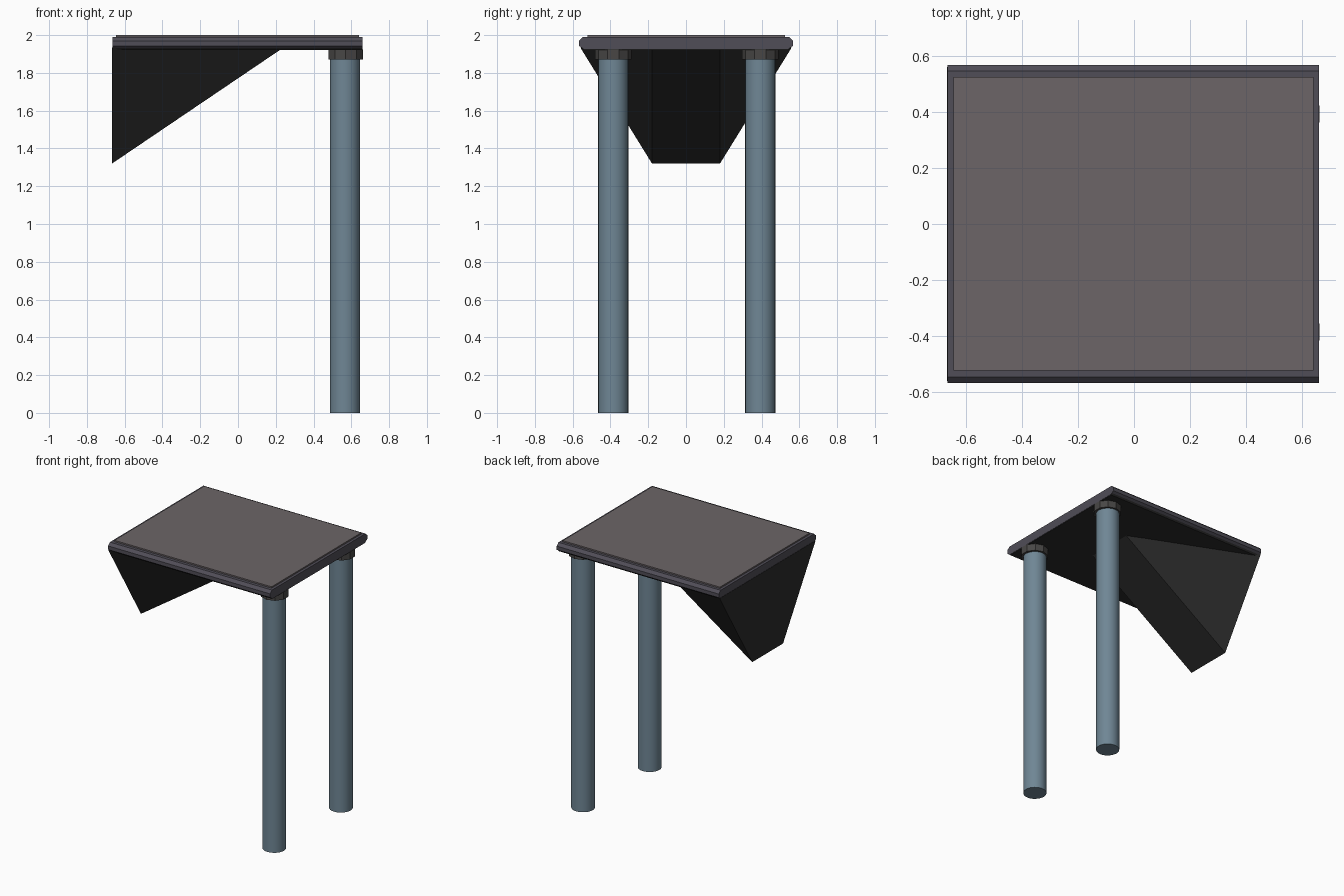
import bpy, bmesh, math

if "Cube" in bpy.data.objects:
    bpy.data.objects.remove(bpy.data.objects["Cube"])


def material(name, rgb):
    m = bpy.data.materials.new(name)
    m.diffuse_color = (*rgb, 1)
    m.use_nodes = True
    m.node_tree.nodes["Principled BSDF"].inputs["Base Color"].default_value = m.diffuse_color
    return m


TOP = material("warm_grey", (0.15, 0.13, 0.135))
RIM = material("slate", (0.08, 0.075, 0.095))
DARK = material("charcoal", (0.025, 0.025, 0.025))
NUT = material("dark_grey", (0.065, 0.062, 0.06))
STEEL = material("blue_steel", (0.16, 0.24, 0.30))


def mesh_object(name, verts, faces, mat):
    bm = bmesh.new()
    vs = [bm.verts.new(v) for v in verts]
    for f in faces:
        bm.faces.new([vs[i] for i in f])
    bmesh.ops.recalc_face_normals(bm, faces=bm.faces)
    me = bpy.data.meshes.new(name)
    bm.to_mesh(me)
    bm.free()
    me.materials.append(mat)
    ob = bpy.data.objects.new(name, me)
    bpy.context.collection.objects.link(ob)
    return ob


def extrude_x(name, profile, x0, x1, mat):
    """Solid from a (y, z) profile swept between two x positions."""
    n = len(profile)
    verts = [(x, y, z) for x in (x0, x1) for y, z in profile]
    faces = [range(n), range(n, 2 * n)]
    faces += [(i, (i + 1) % n, n + (i + 1) % n, n + i) for i in range(n)]
    return mesh_object(name, verts, faces, mat)


def cylinder(name, sides, r, x, y, z0, z1, mat, turn=0):
    bpy.ops.mesh.primitive_cylinder_add(vertices=sides, radius=r, depth=z1 - z0,
                                        location=(x, y, (z0 + z1) / 2),
                                        rotation=(0, 0, turn))
    ob = bpy.context.object
    ob.name = name
    ob.data.materials.append(mat)
    return ob


# table top: slab with chamfered long edges, and the raised inlay
half = [(0.54, 1.926), (0.567, 1.943), (0.567, 1.97), (0.546, 1.99)]
extrude_x("table_slab", half + [(-y, z) for y, z in reversed(half)], -0.665, 0.66, RIM)
extrude_x("top_inlay", [(-0.522, 1.985), (0.525, 1.985), (0.525, 2.0), (-0.522, 2.0)],
          -0.645, 0.64, TOP)

# dark plate under the slab
extrude_x("underside_plate", [(-0.54, 1.922), (0.54, 1.922), (0.55, 1.932), (-0.55, 1.932)],
          -0.664, 0.658, DARK)

# wedge support: wall face at -x, tapering sides, sloping underside
xb, xf, zt = -0.667, 0.22, 1.92
mesh_object("wedge_support",
            [(xb, -0.56, 1.935), (xb, 0.56, 1.935), (xb, 0.18, 1.32), (xb, -0.18, 1.32),
             (xf, -0.18, zt), (xf, 0.18, zt)],
            [(0, 1, 2, 3), (3, 2, 5, 4), (0, 3, 4), (1, 5, 2), (0, 4, 5, 1)], DARK)

# two legs with faceted collars
for side, y in (("front", -0.385), ("back", 0.393)):
    leg = cylinder(side + "_leg", 24, 0.08, 0.566, y, 0, 1.925, STEEL)
    bpy.ops.object.shade_smooth_by_angle(angle=math.radians(40))
    cylinder(side + "_collar", 10, 0.096, 0.57, y, 1.87, 1.925, NUT)
